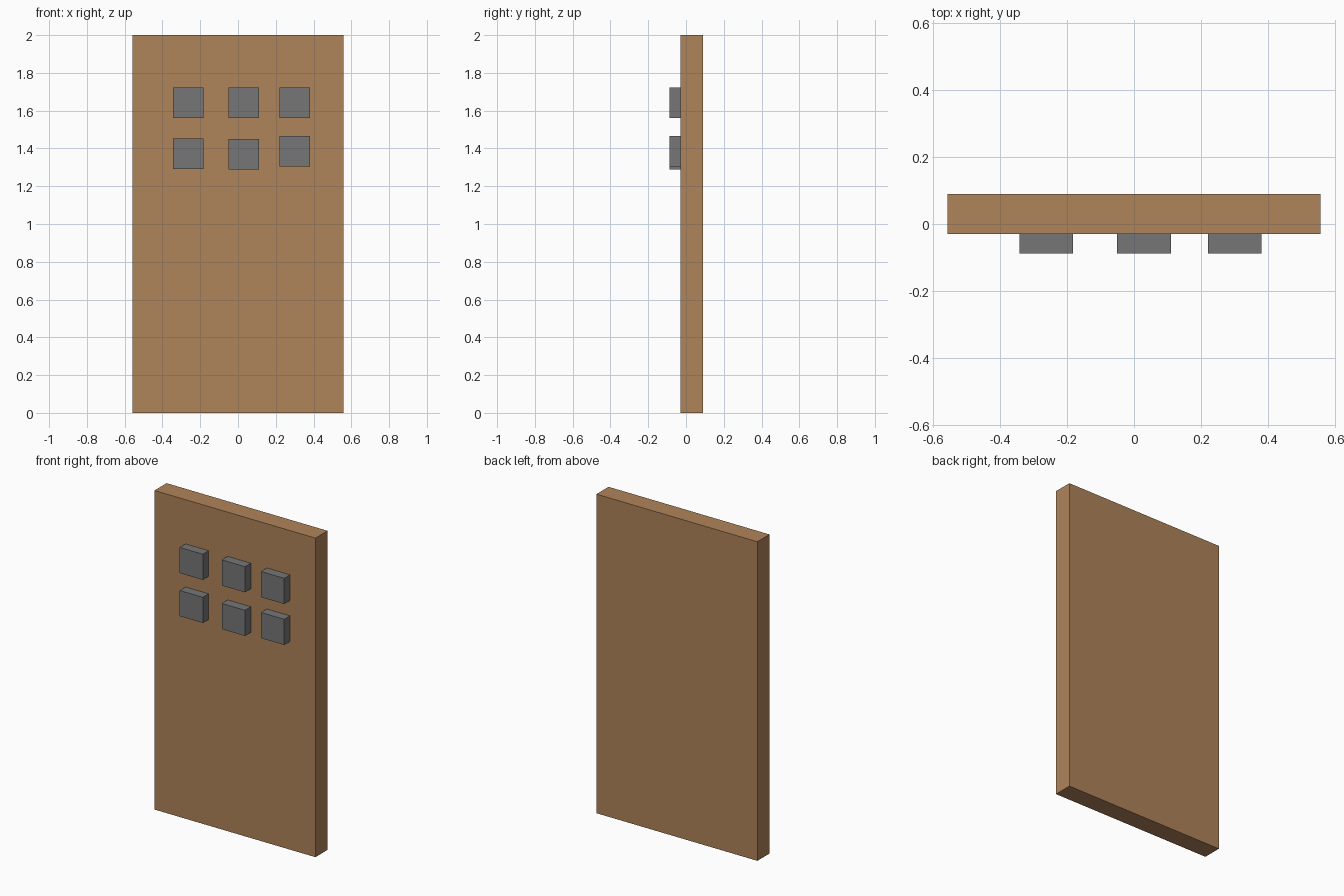
import bpy

if "Cube" in bpy.data.objects:
    bpy.data.objects.remove(bpy.data.objects["Cube"])


def material(name, rgb):
    m = bpy.data.materials.new(name)
    m.diffuse_color = (*rgb, 1.0)
    m.use_nodes = True
    m.node_tree.nodes["Principled BSDF"].inputs["Base Color"].default_value = m.diffuse_color
    return m


def box(name, lo, hi, mat):
    """Axis-aligned box between two corners."""
    center = [(a + b) / 2 for a, b in zip(lo, hi)]
    bpy.ops.mesh.primitive_cube_add(size=1, location=center)
    ob = bpy.context.object
    ob.name = name
    ob.scale = [b - a for a, b in zip(lo, hi)]
    bpy.ops.object.transform_apply(location=False, rotation=False, scale=True)
    ob.data.materials.append(mat)
    return ob


wood = material("brown_wood", (0.43, 0.227, 0.102))
metal = material("grey_metal", (0.18, 0.18, 0.18))

FRONT, BACK, PAD_FRONT = -0.03, 0.09, -0.088
PAD = 0.161

# Door slab
box("door_slab", (-0.558, FRONT, 0), (0.558, BACK, 2), wood)

# Six raised square panes: x and z of lower-left corner, by column and row
columns = [(-0.343, 1.292), (-0.051, 1.289), (0.221, 1.305)]
for i, (x, low_z) in enumerate(columns):
    for row, z in (("lower", low_z), ("upper", 1.562)):
        box(f"pane_{row}_{i + 1}", (x, PAD_FRONT, z),
            (x + PAD, FRONT, z + PAD), metal)
